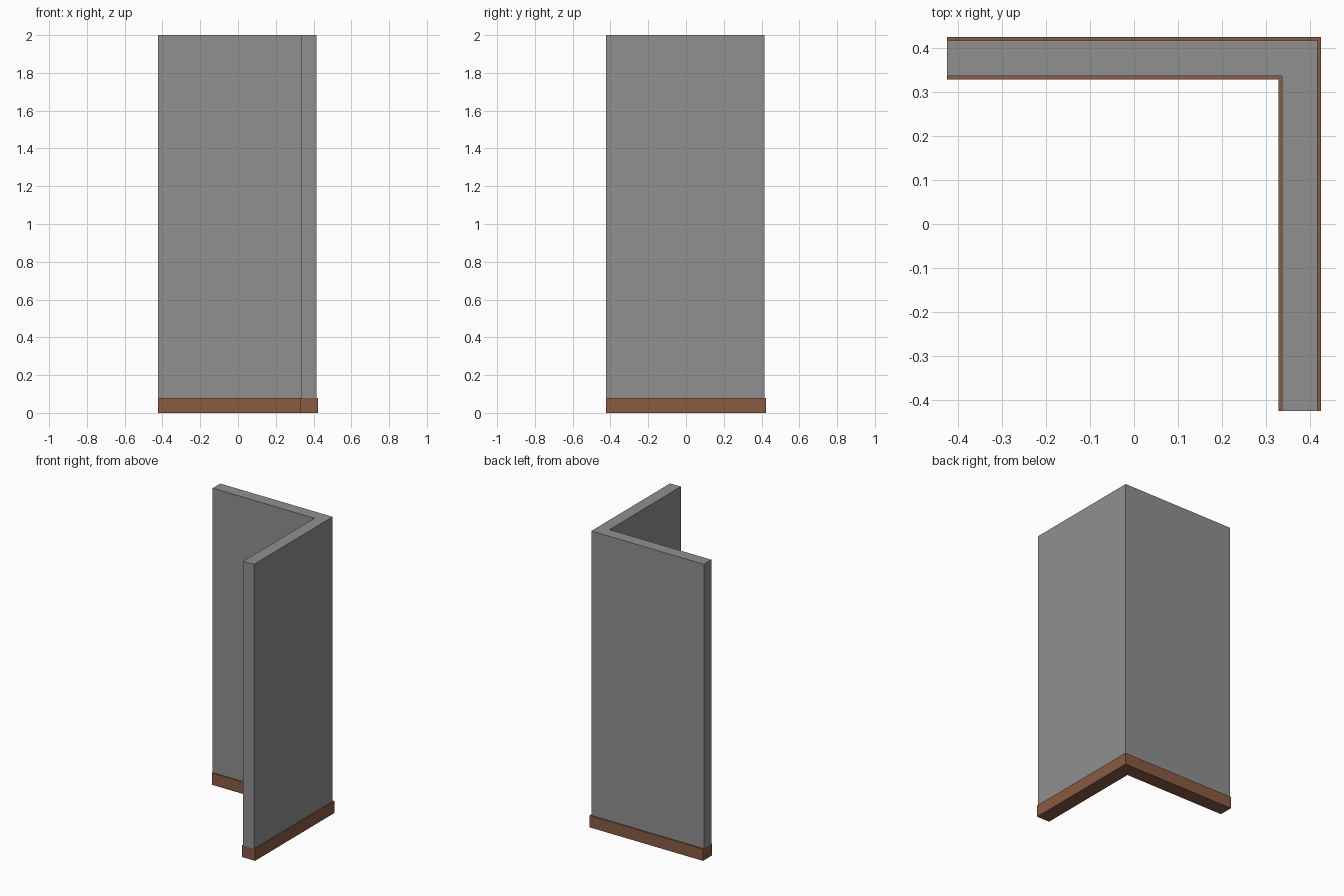
import bpy
import bmesh

if "Cube" in bpy.data.objects:
    bpy.data.objects.remove(bpy.data.objects["Cube"])

END = 0.424          # outer extent of the model in x and y
LIP = 0.008          # how far the skirting stands proud of the wall
WALL = 0.08          # wall thickness
SKIRT_H = 0.08
HEIGHT = 2.0


def l_prism(name, outer, inner, z0, z1, colour):
    """Extrude an L-shaped plan whose corner is at +x, +y."""
    plan = [(-END, inner), (inner, inner), (inner, -END),
            (outer, -END), (outer, outer), (-END, outer)]
    bm = bmesh.new()
    face = bm.faces.new([bm.verts.new((x, y, z0)) for x, y in plan])
    top = bmesh.ops.extrude_face_region(bm, geom=[face], use_keep_orig=True)
    verts = [v for v in top["geom"] if isinstance(v, bmesh.types.BMVert)]
    bmesh.ops.translate(bm, verts=verts, vec=(0, 0, z1 - z0))
    bmesh.ops.recalc_face_normals(bm, faces=bm.faces)
    mesh = bpy.data.meshes.new(name)
    bm.to_mesh(mesh)
    bm.free()
    mat = bpy.data.materials.new(name + "_colour")
    mat.diffuse_color = colour
    mat.use_nodes = True
    mat.node_tree.nodes["Principled BSDF"].inputs["Base Color"].default_value = mat.diffuse_color
    mesh.materials.append(mat)
    obj = bpy.data.objects.new(name, mesh)
    bpy.context.collection.objects.link(obj)


# Dark grey corner wall, standing on the skirting
l_prism("corner_wall", END - LIP, END - LIP - WALL, SKIRT_H, HEIGHT,
        (0.28, 0.28, 0.28, 1.0))

# Brown skirting, slightly wider than the wall and flush at its ends
l_prism("skirting", END, END - 2 * LIP - WALL, 0.0, SKIRT_H,
        (0.25, 0.105, 0.057, 1.0))
